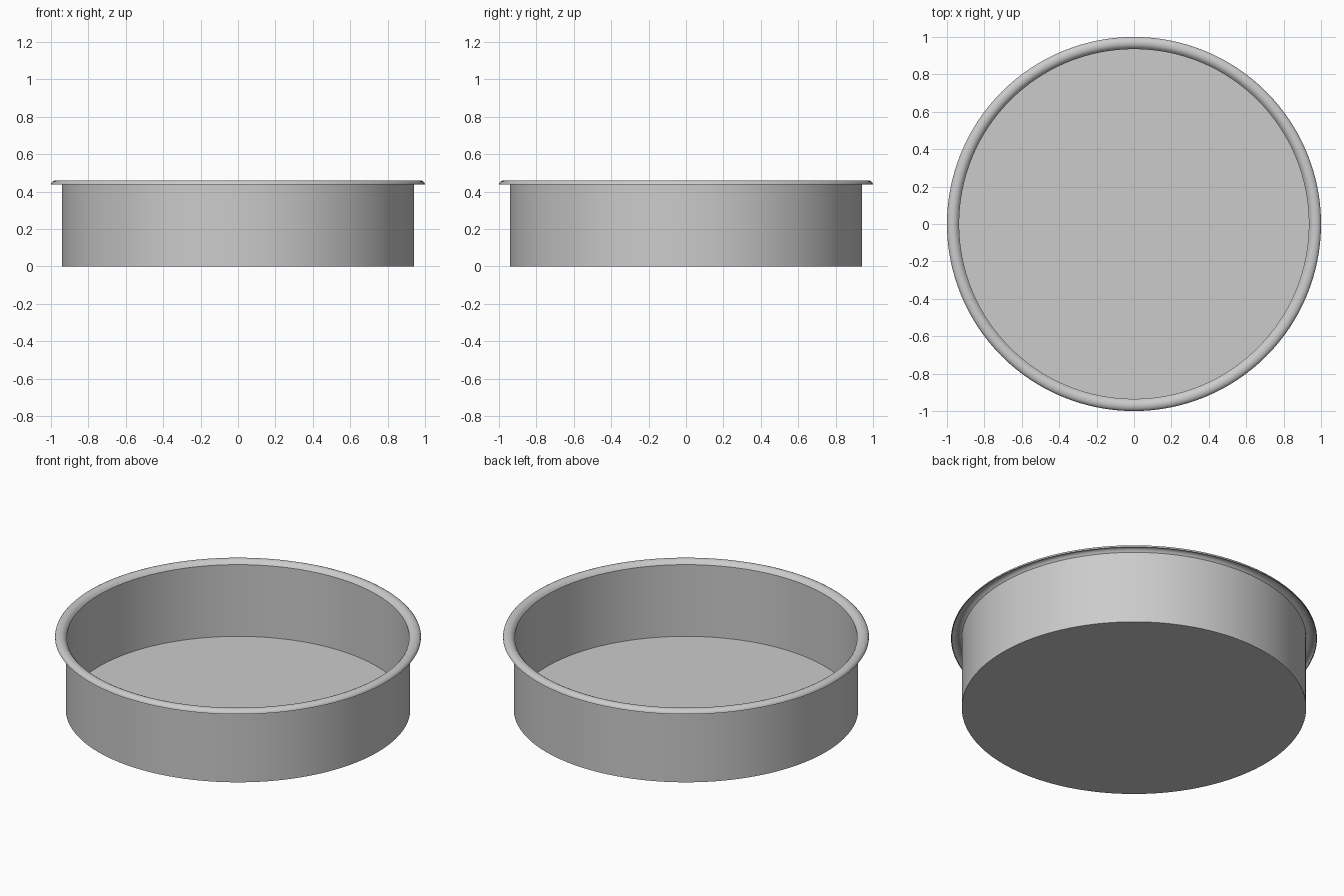
import bpy, bmesh, math
from mathutils import Vector

if "Cube" in bpy.data.objects:
    bpy.data.objects.remove(bpy.data.objects["Cube"])

SEGS = 128
R, T = 0.941, 0.005          # outer wall radius, sheet thickness
LIP_MID, LIP_W = 0.97, 0.03  # centre and half width of the rolled lip
LIP_Z, LIP_H = 0.438, 0.022


def lip_arc(w, h, steps=8):
    # half-round section from the inner side to the outer side
    return [(LIP_MID - w * math.cos(math.pi * i / steps),
             LIP_Z + h * math.sin(math.pi * i / steps)) for i in range(steps + 1)]


def lathe(name, profile):
    bm = bmesh.new()
    verts = [bm.verts.new((r, 0, z)) for r, z in profile]
    edges = [bm.edges.new(p) for p in zip(verts, verts[1:])]
    bmesh.ops.spin(bm, geom=verts + edges, cent=(0, 0, 0), axis=(0, 0, 1),
                   angle=math.tau, steps=SEGS, use_duplicate=False)
    bmesh.ops.remove_doubles(bm, verts=bm.verts, dist=1e-5)
    bmesh.ops.recalc_face_normals(bm, faces=bm.faces)
    mesh = bpy.data.meshes.new(name)
    bm.to_mesh(mesh)
    bm.free()
    ob = bpy.data.objects.new(name, mesh)
    bpy.context.collection.objects.link(ob)
    bpy.context.view_layer.objects.active = ob
    ob.select_set(True)
    bpy.ops.object.shade_smooth_by_angle(angle=math.radians(35))
    return ob


# thin sheet: floor, inner wall, over the lip, back under it, outer wall, base
inner = [(0, T), (R - T, T)] + lip_arc(LIP_W + T, LIP_H)[:1] + lip_arc(LIP_W, LIP_H)[1:]
under = lip_arc(LIP_W - T, LIP_H - T)[::-1]
outer = [(R, LIP_Z), (R, 0), (0, 0)]
lathe("round_pan", inner + under[:-1] + outer)
